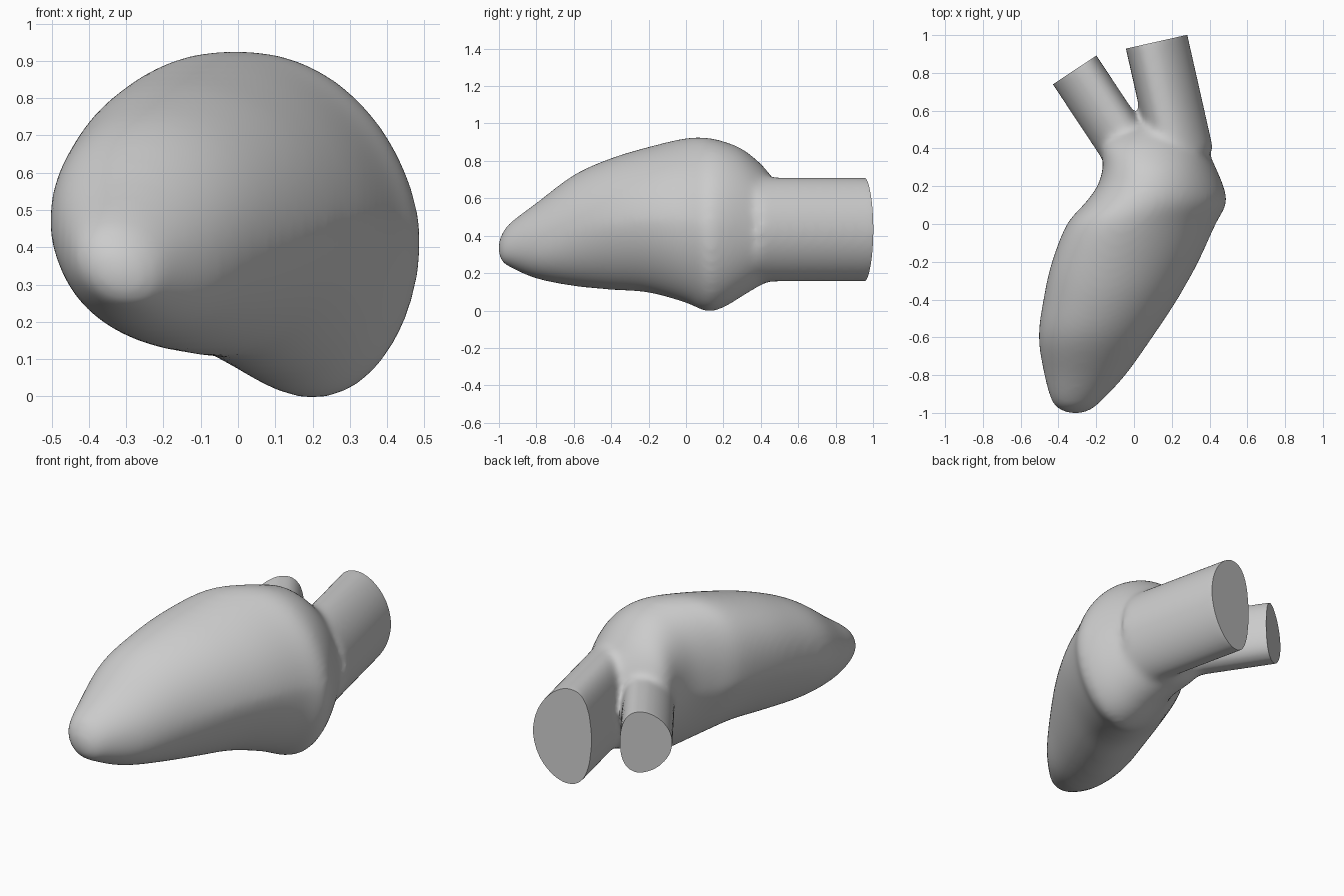
import bpy, bmesh, math
from mathutils import Vector

cube = bpy.data.objects.get("Cube")
if cube:
    bpy.data.objects.remove(cube, do_unlink=True)

grey = bpy.data.materials.new("soft grey")
grey.use_nodes = True
COLOUR = (0.6, 0.6, 0.6, 1)
grey.diffuse_color = COLOUR
grey.node_tree.nodes["Principled BSDF"].inputs["Base Color"].default_value = COLOUR

SIDES = 48
# Chamber sections: y, left x, right x, bottom z, top z, lean, underside taper
STATIONS = [
    (-1.005, -.33, -.29, .31, .36, .2, 0), (-.985, -.39, -.23, .26, .41, .2, 0),
    (-.94, -.435, -.175, .23, .47, .15, 0), (-.8, -.475, -.045, .17, .575, .12, 0),
    (-.6, -.505, .10, .13, .725, .12, .1), (-.4, -.48, .235, .11, .815, .15, .2),
    (-.2, -.435, .35, .095, .875, .2, .22), (0, -.355, .445, .04, .922, .25, .2),
    (.11, -.26, .50, -.006, .925, .25, .17), (.2, -.195, .48, .015, .905, .22, .12),
    (.3, -.165, .435, .075, .865, .2, .05), (.4, -.17, .385, .135, .785, .15, 0),
    (.47, -.13, .345, .17, .70, .1, 0), (.54, .02, .30, .25, .60, .1, 0)]


def catmull(a, b, c, d, t):
    return [.5 * (2*q + (r-p)*t + (2*p-5*q+4*r-s)*t*t + (3*q-p-3*r+s)*t**3)
            for p, q, r, s in zip(a, b, c, d)]


def loft(bm, rings):
    loops = [[bm.verts.new(p) for p in ring] for ring in rings]
    for a, b in zip(loops, loops[1:]):
        for i in range(SIDES):
            j = (i + 1) % SIDES
            bm.faces.new((a[i], a[j], b[j], b[i]))
    bm.faces.new(loops[0][::-1])
    bm.faces.new(loops[-1])


def chamber_ring(y, x0, x1, z0, z1, lean, taper):
    # Leaning oval, fuller above and narrower below
    ring = []
    for i in range(SIDES):
        a = math.tau * i / SIDES
        rise = math.sin(a)
        narrow = 1 - taper * max(0, -rise)
        if rise > 0:
            rise **= .92
        ring.append((.5*(x0+x1) + .5*(x1-x0)*math.cos(a + lean)*narrow, y,
                     .5*(z0+z1) + .5*(z1-z0)*rise))
    return ring


def tube_rings(end, axis, width, height, back, flat):
    # D-shaped tube along a level axis, running slightly past its cut end
    side = Vector((0, 0, 1)).cross(axis)
    for s in (-back, .04):
        yield [end + axis*s + side*(.5*width*(math.cos(a) + flat*math.sin(a)**2)) +
               Vector((0, 0, .5*height*math.sin(a)))
               for a in (math.tau*i/SIDES for i in range(SIDES))]


bm = bmesh.new()

# Tapered chamber with its low bulge
pts = [STATIONS[0]] + STATIONS + [STATIONS[-1]]
rings = []
for k in range(len(STATIONS) - 1):
    for n in range(4):
        rings.append(chamber_ring(*catmull(*pts[k:k+4], n/4)))
rings.append(chamber_ring(*STATIONS[-1]))
loft(bm, rings)

# Outlet tubes, small then large, their flatter sides facing each other
TUBES = [
    (Vector((-.315, .815, .45)), Vector((-.55, .83, 0)).normalized(), .28, .36, .6, -.25),
    (Vector((.12, .965, .433)), Vector((-.22, .975, 0)).normalized(), .335, .56, .62, .25)]
for tube in TUBES:
    loft(bm, list(tube_rings(*tube)))

bmesh.ops.recalc_face_normals(bm, faces=bm.faces)
mesh = bpy.data.meshes.new("chamber_with_tubes")
bm.to_mesh(mesh)
bm.free()
body = bpy.data.objects.new("chamber_with_tubes", mesh)
bpy.context.collection.objects.link(body)

# Fuse the parts and soften the joints
fuse = body.modifiers.new("fuse", 'REMESH')
fuse.mode = 'VOXEL'
fuse.voxel_size = .016
soften = body.modifiers.new("soften", 'SMOOTH')
soften.factor = .5
soften.iterations = 24
fused = bpy.data.meshes.new_from_object(
    body.evaluated_get(bpy.context.evaluated_depsgraph_get()))
body.modifiers.clear()

# Trim both tubes to flat ends
bm = bmesh.new()
bm.from_mesh(fused)
for end, axis, *_ in TUBES:
    bmesh.ops.bisect_plane(bm, geom=bm.verts[:] + bm.edges[:] + bm.faces[:],
                           plane_co=end, plane_no=axis, clear_outer=True)
    bmesh.ops.holes_fill(bm, edges=[e for e in bm.edges if e.is_boundary], sides=0)
bmesh.ops.recalc_face_normals(bm, faces=bm.faces)
bm.to_mesh(mesh)
bm.free()
mesh.materials.clear()
mesh.materials.append(grey)
for face in mesh.polygons:
    face.material_index = 0

bpy.ops.object.select_all(action='DESELECT')
body.select_set(True)
bpy.context.view_layer.objects.active = body
bpy.ops.object.shade_smooth_by_angle(angle=math.radians(40))
